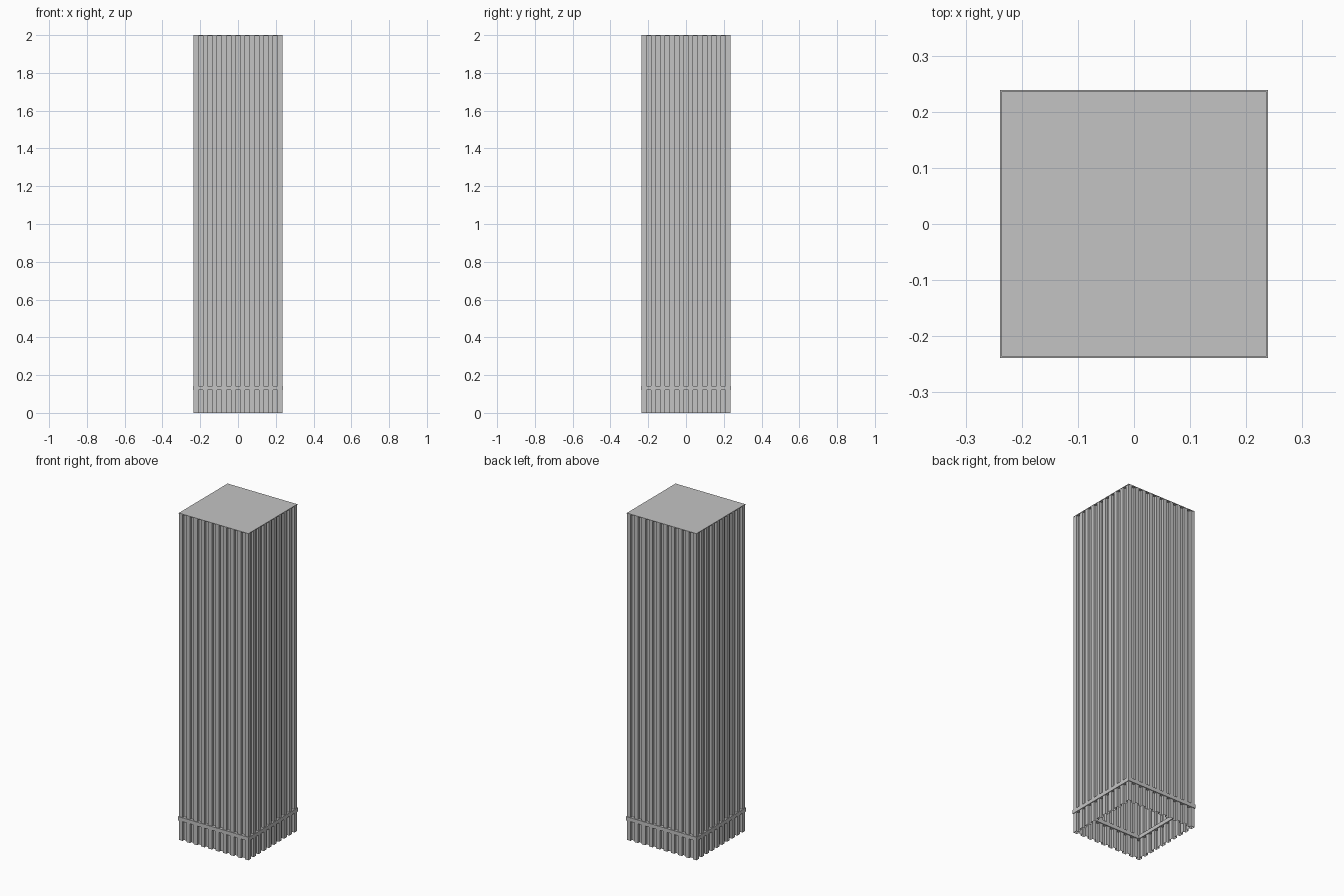
import bpy, bmesh
from mathutils import Matrix, Vector

HALF = 0.235      # outer face of the ribs
DEPTH = 0.015     # depth of the grooves
GROOVES = 9       # grooves on each side
HEIGHT = 2.0

if "Cube" in bpy.data.objects:
    bpy.data.objects.remove(bpy.data.objects["Cube"])

grey = bpy.data.materials.new("plain grey")
grey.use_nodes = True
colour = (0.55, 0.55, 0.55, 1)
grey.diffuse_color = colour
grey.node_tree.nodes["Principled BSDF"].inputs["Base Color"].default_value = colour


def finish(name, bm):
    bmesh.ops.recalc_face_normals(bm, faces=bm.faces)
    mesh = bpy.data.meshes.new(name)
    bm.to_mesh(mesh)
    bm.free()
    mesh.materials.append(grey)
    obj = bpy.data.objects.new(name, mesh)
    bpy.context.collection.objects.link(obj)
    return obj


def side_profile():
    """Square-cut corrugation along the front side, from corner to corner."""
    step = 2 * HALF / (2 * GROOVES + 1)
    points = [(-HALF, -HALF)]
    for i in range(GROOVES):
        a = -HALF + step * (2 * i + 1)
        b = a + step
        points += [(a, -HALF), (a, DEPTH - HALF), (b, DEPTH - HALF), (b, -HALF)]
    return points


# Corrugated walls, open at the bottom
bm = bmesh.new()
loop = []
for quarter in range(4):
    turn = Matrix.Rotation(quarter * 1.5707963, 3, 'Z')
    loop += [turn @ Vector((x, y, 0)) for x, y in side_profile()]
low = [bm.verts.new(p) for p in loop]
high = [bm.verts.new(p + Vector((0, 0, HEIGHT - 0.004))) for p in loop]
for i in range(len(loop)):
    j = (i + 1) % len(loop)
    bm.faces.new((low[i], low[j], high[j], high[i]))
finish("corrugated_walls", bm)

# Flat roof sheet
bm = bmesh.new()
bmesh.ops.create_cube(bm, size=1)
bmesh.ops.scale(bm, verts=bm.verts, vec=(2 * HALF + 0.002, 2 * HALF + 0.002, 0.004))
bmesh.ops.translate(bm, verts=bm.verts, vec=(0, 0, HEIGHT - 0.002))
finish("roof", bm)

# Square band around the foot, passing through the walls
bm = bmesh.new()
rings = []
for half, z in ((0.239, 0.12), (0.239, 0.143), (0.215, 0.143), (0.215, 0.12)):
    rings.append([bm.verts.new((sx * half, sy * half, z))
                  for sx, sy in ((-1, -1), (1, -1), (1, 1), (-1, 1))])
for r in range(4):
    a, b = rings[r], rings[(r + 1) % 4]
    for i in range(4):
        j = (i + 1) % 4
        bm.faces.new((a[i], a[j], b[j], b[i]))
finish("foot_band", bm)
